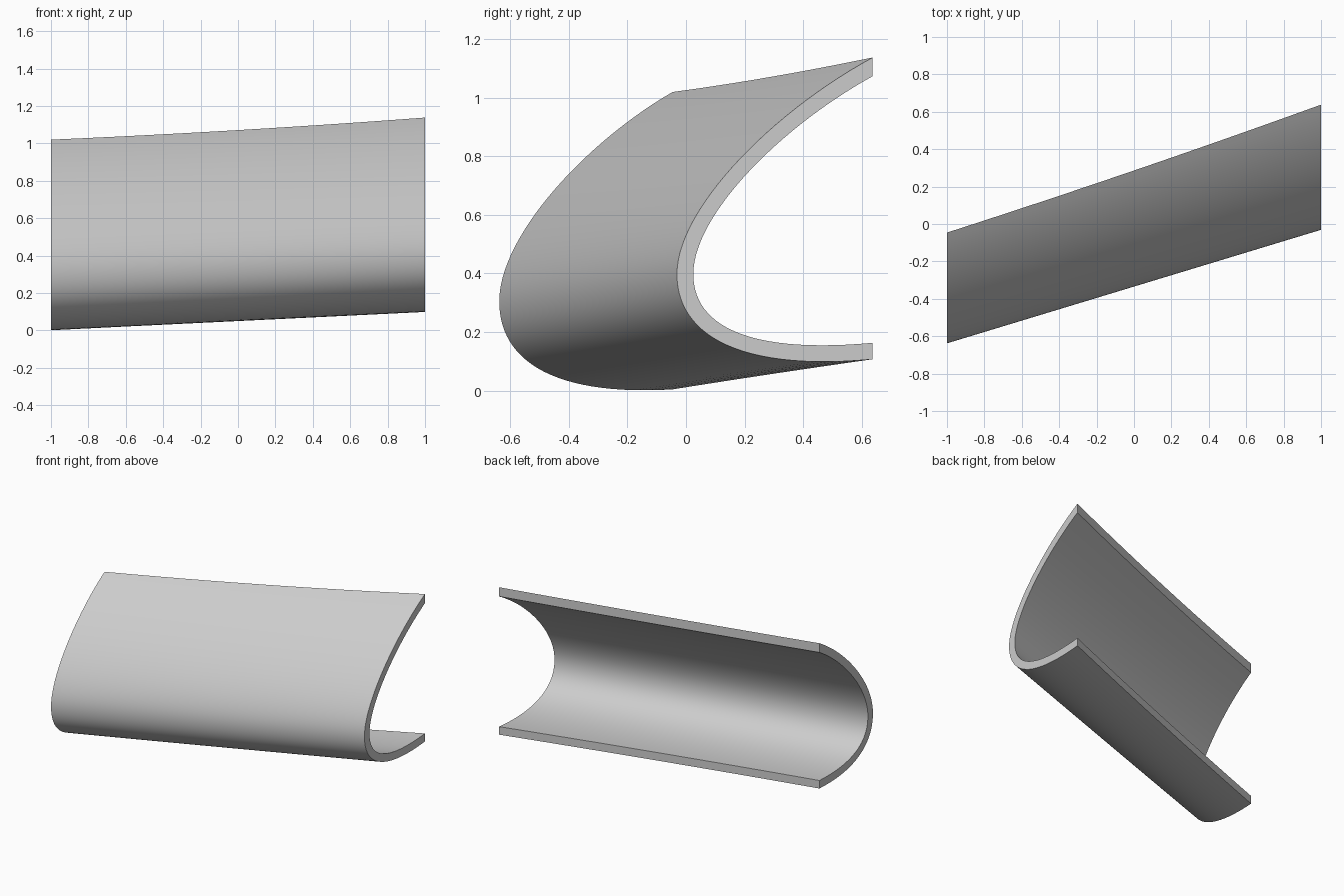
import bpy, bmesh, math
from mathutils import Vector
from mathutils.geometry import interpolate_bezier

cube = bpy.data.objects.get("Cube")
if cube:
    bpy.data.objects.remove(cube, do_unlink=True)

STEPS, SPAN = 28, 12

# Section control points (y, z), measured from the nose of each section
NOSE = [(-0.638, 0.305), (-0.031, 0.398)]
UPPER = [[(0, 0), (0, 0.22), (0.29, 0.54), (0.592, 0.715)],
         [(0, 0), (0, 0.22), (0.32, 0.55), (0.669, 0.74)]]
LOWER = [[(0, 0), (0, -0.2), (0.18, -0.325), (0.592, -0.301)],
         [(0, 0), (0, -0.2), (0.2, -0.335), (0.669, -0.291)]]
# Shifts of the control points that give the inner skin
UPPER_IN = [(0.056, 0), (0.056, -0.02), (0.03, -0.05), (0, -0.064)]
LOWER_IN = [(0.056, 0), (0.056, 0.03), (0.03, 0.06), (0, 0.056)]


def half_skin(ends, shift, s, bow_z):
    """Curve from nose to rear edge at span fraction s, with a slight rear bow."""
    bow = 4 * s * (1 - s)
    pts = []
    for i in range(4):
        p = Vector(ends[0][i]).lerp(Vector(ends[1][i]), s)
        p += Vector(NOSE[0]).lerp(Vector(NOSE[1]), s) + Vector(shift[i])
        p += Vector((-0.01, bow_z)) * bow * max(0, i - 1) / 2
        pts.append(p.to_3d())
    return interpolate_bezier(*pts, STEPS)


def section(s):
    none = [(0, 0)] * 4
    outer = half_skin(UPPER, none, s, -0.008)[::-1] + half_skin(LOWER, none, s, 0)[1:]
    inner = half_skin(LOWER, LOWER_IN, s, 0)[::-1] + half_skin(UPPER, UPPER_IN, s, -0.008)[1:]
    return [(2 * s - 1, p[0], p[1]) for p in outer + inner]


# Curved shell lofted along the span
bm = bmesh.new()
rings = [[bm.verts.new(c) for c in section(k / SPAN)] for k in range(SPAN + 1)]
count = len(rings[0])
for a, b in zip(rings, rings[1:]):
    for i in range(count):
        j = (i + 1) % count
        bm.faces.new((a[i], a[j], b[j], b[i]))

# End rims between the outer and inner skins
for ring in (rings[0], rings[-1]):
    for i in range(count // 2 - 1):
        bm.faces.new((ring[i], ring[i + 1], ring[count - 2 - i], ring[count - 1 - i]))
bmesh.ops.recalc_face_normals(bm, faces=bm.faces)

mesh = bpy.data.meshes.new("leading_edge_shell")
bm.to_mesh(mesh)
bm.free()
shell = bpy.data.objects.new("leading_edge_shell", mesh)
bpy.context.collection.objects.link(shell)

# Plain grey finish
grey = bpy.data.materials.new("light_grey")
grey.use_nodes = True
color = (0.6, 0.6, 0.6, 1)
grey.diffuse_color = color
grey.node_tree.nodes["Principled BSDF"].inputs["Base Color"].default_value = color
mesh.materials.append(grey)

bpy.ops.object.select_all(action="DESELECT")
shell.select_set(True)
bpy.context.view_layer.objects.active = shell
bpy.ops.object.shade_smooth_by_angle(angle=math.radians(30))
